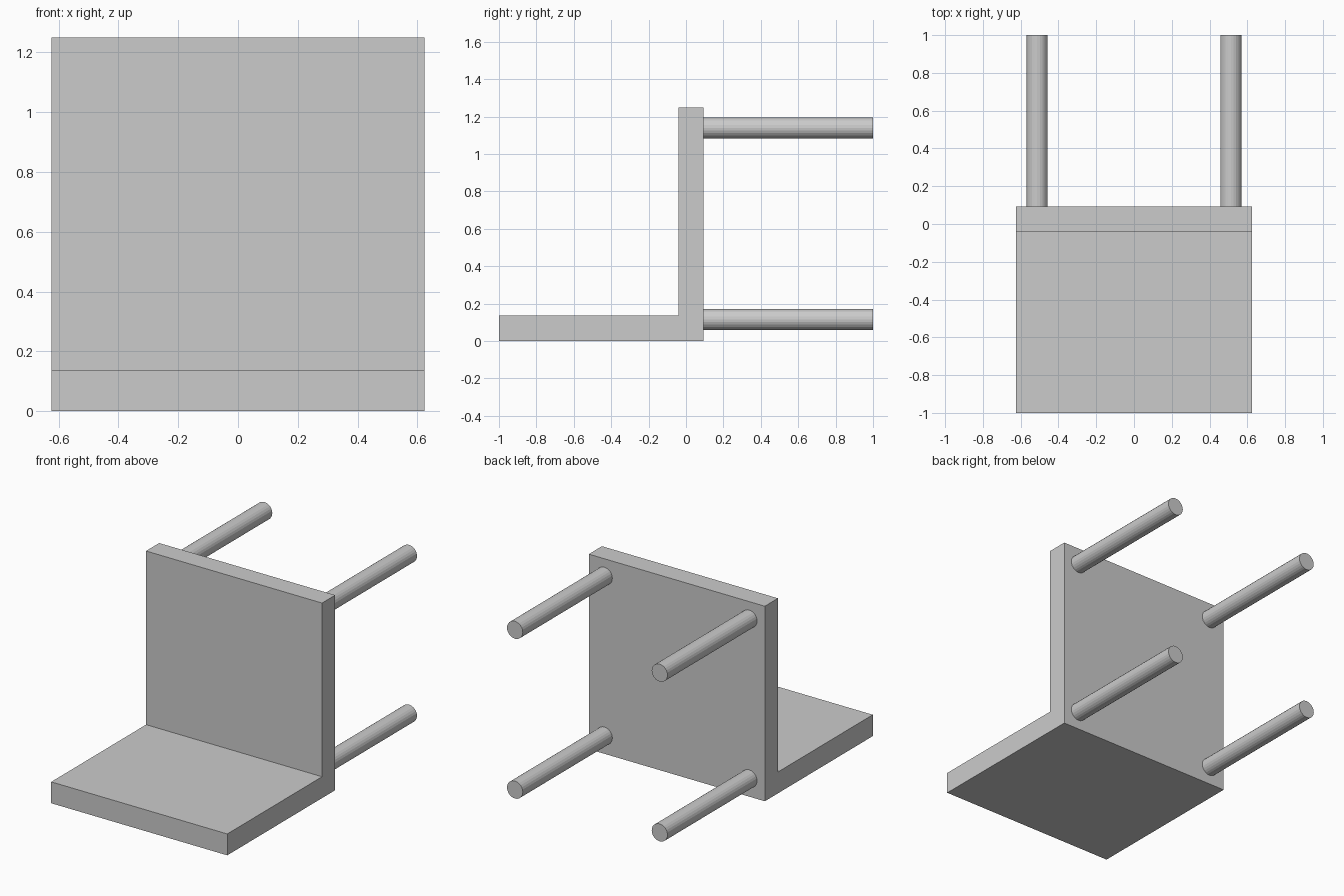
import bpy, bmesh
from math import pi

if "Cube" in bpy.data.objects:
    bpy.data.objects.remove(bpy.data.objects["Cube"])

W = 0.624                      # half width of the body
LEG_R, LEG_X = 0.056, 0.513    # leg radius and side offset
LEG_Y0, LEG_Y1 = 0.093, 1.0    # leg start and end


def add_object(name, bm):
    bmesh.ops.recalc_face_normals(bm, faces=bm.faces)
    mesh = bpy.data.meshes.new(name)
    bm.to_mesh(mesh)
    bm.free()
    obj = bpy.data.objects.new(name, mesh)
    bpy.context.collection.objects.link(obj)
    return obj


# Seat and back: one L profile extruded across the width
profile = [(-1, 0), (0.093, 0), (0.093, 1.25), (-0.04, 1.25), (-0.04, 0.137), (-1, 0.137)]
bm = bmesh.new()
face = bm.faces.new([bm.verts.new((-W, y, z)) for y, z in profile])
ext = bmesh.ops.extrude_face_region(bm, geom=[face])
verts = [v for v in ext["geom"] if isinstance(v, bmesh.types.BMVert)]
bmesh.ops.translate(bm, verts=verts, vec=(2 * W, 0, 0))
# keep the start cap so the solid is closed
if not face.is_valid:
    bm.verts.ensure_lookup_table()
    bm.faces.new([v for v in bm.verts if v.co.x < 0])
add_object("seat_and_back", bm)

# Four round legs pointing backwards from the back panel
for level, z in (("lower", 0.116), ("upper", 1.14)):
    for side, x in (("left", -LEG_X), ("right", LEG_X)):
        bpy.ops.mesh.primitive_cylinder_add(
            vertices=24, radius=LEG_R, depth=LEG_Y1 - LEG_Y0,
            location=(x, (LEG_Y0 + LEG_Y1) / 2, z), rotation=(pi / 2, 0, 0))
        bpy.context.object.name = f"{level}_{side}_leg"
